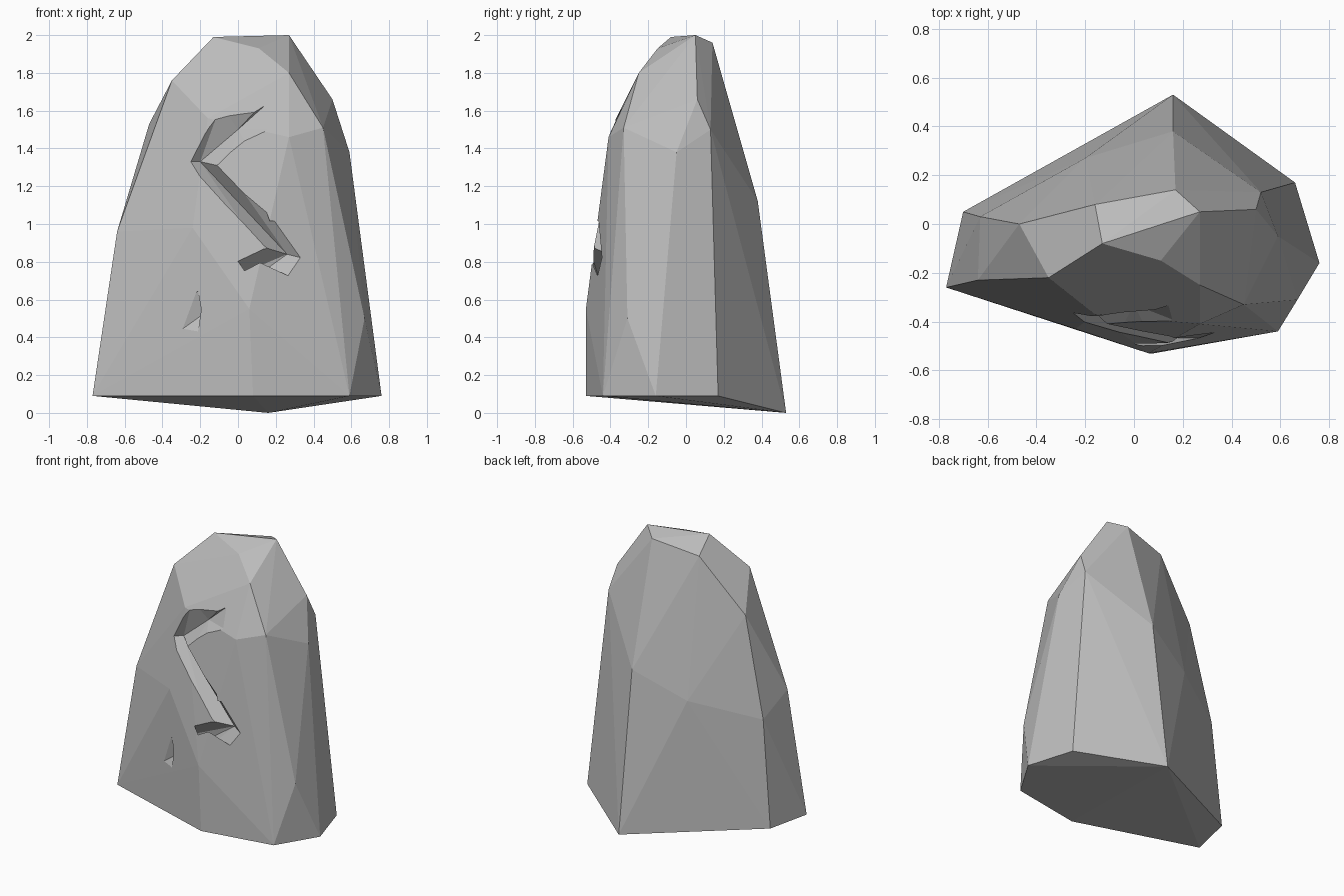
import bpy, bmesh
from mathutils import Vector

cube = bpy.data.objects.get("Cube")
if cube:
    bpy.data.objects.remove(cube, do_unlink=True)

# Single stone colour
stone = bpy.data.materials.new("grey_stone")
stone.use_nodes = True
grey = (0.5, 0.5, 0.5, 1)
stone.diffuse_color = grey
bsdf = stone.node_tree.nodes["Principled BSDF"]
bsdf.inputs["Base Color"].default_value = grey
bsdf.inputs["Roughness"].default_value = 0.9


def add_object(name, bm):
    bmesh.ops.recalc_face_normals(bm, faces=bm.faces)
    mesh = bpy.data.meshes.new(name)
    bm.to_mesh(mesh)
    bm.free()
    mesh.materials.append(stone)
    obj = bpy.data.objects.new(name, mesh)
    bpy.context.collection.objects.link(obj)
    return obj


# Boulder: chiselled hull around its corner points
base = [(-.77, -.26, .09), (.08, -.53, .09), (.59, -.44, .09),
        (.76, -.16, .09), (.66, .17, .09), (.16, .53, 0), (-.7, .05, .09)]
front = [(.06, -.53, .55), (.67, -.31, .5), (-.64, -.23, .96), (-.24, -.43, .98),
         (.16, -.48, .87), (.27, -.41, 1.46), (.45, -.33, 1.51), (-.16, -.37, 1.56)]
back = [(-.63, .03, .84), (-.2, .27, .95), (.16, .38, 1.12),
        (-.47, 0, 1.53), (.52, .13, 1.5), (.59, -.05, 1.38), (.5, .06, 1.66)]
crown = [(-.35, -.22, 1.76), (.27, -.25, 1.8), (.11, -.15, 1.93), (.165, .16, 1.87),
         (-.13, -.08, 1.99), (.27, .05, 2), (.17, .14, 1.96), (-.16, .08, 1.9)]
bm = bmesh.new()
for point in base + front + back + crown:
    bm.verts.new(point)
hull = bmesh.ops.convex_hull(bm, input=bm.verts)
loose = {g for g in hull["geom_interior"] + hull["geom_unused"]
         if isinstance(g, bmesh.types.BMVert)}
bmesh.ops.delete(bm, geom=list(loose), context='VERTS')
boulder = add_object("carved_boulder", bm)

# Groove cutter: stations of (valley, upper lip, lower lip)
stations = [
    ((.19, -.335, 1.67), (.18, -.36, 1.68), (.2, -.385, 1.56)),
    ((0, -.33, 1.5), (-.06, -.37, 1.59), (.04, -.41, 1.43)),
    ((-.2, -.325, 1.33), (-.27, -.38, 1.33), (-.11, -.41, 1.31)),
    ((.26, -.41, .84), (.16, -.48, .87), (.34, -.45, .82)),
    ((-.3, -.415, .44), (-.25, -.43, .57), (-.2, -.445, .43)),
]
bm = bmesh.new()
rings = []
for station in stations:
    valley, upper, lower = map(Vector, station)
    # Extend the lips past the stone surface
    points = [valley, upper + (upper - valley) * .5, lower + (lower - valley) * .5]
    rings.append([bm.verts.new(p) for p in points])
for a, b in zip(rings, rings[1:]):
    for i in range(3):
        j = (i + 1) % 3
        bm.faces.new((a[i], a[j], b[j], b[i]))
bm.faces.new(rings[0])
bm.faces.new(rings[-1])
bmesh.ops.triangulate(bm, faces=bm.faces)
cutter = add_object("groove_cutter", bm)
cutter.hide_render = True
cutter.hide_set(True)

# Carve the zigzag groove
cut = boulder.modifiers.new("zigzag_groove", 'BOOLEAN')
cut.operation = 'DIFFERENCE'
cut.solver = 'EXACT'
cut.object = cutter
